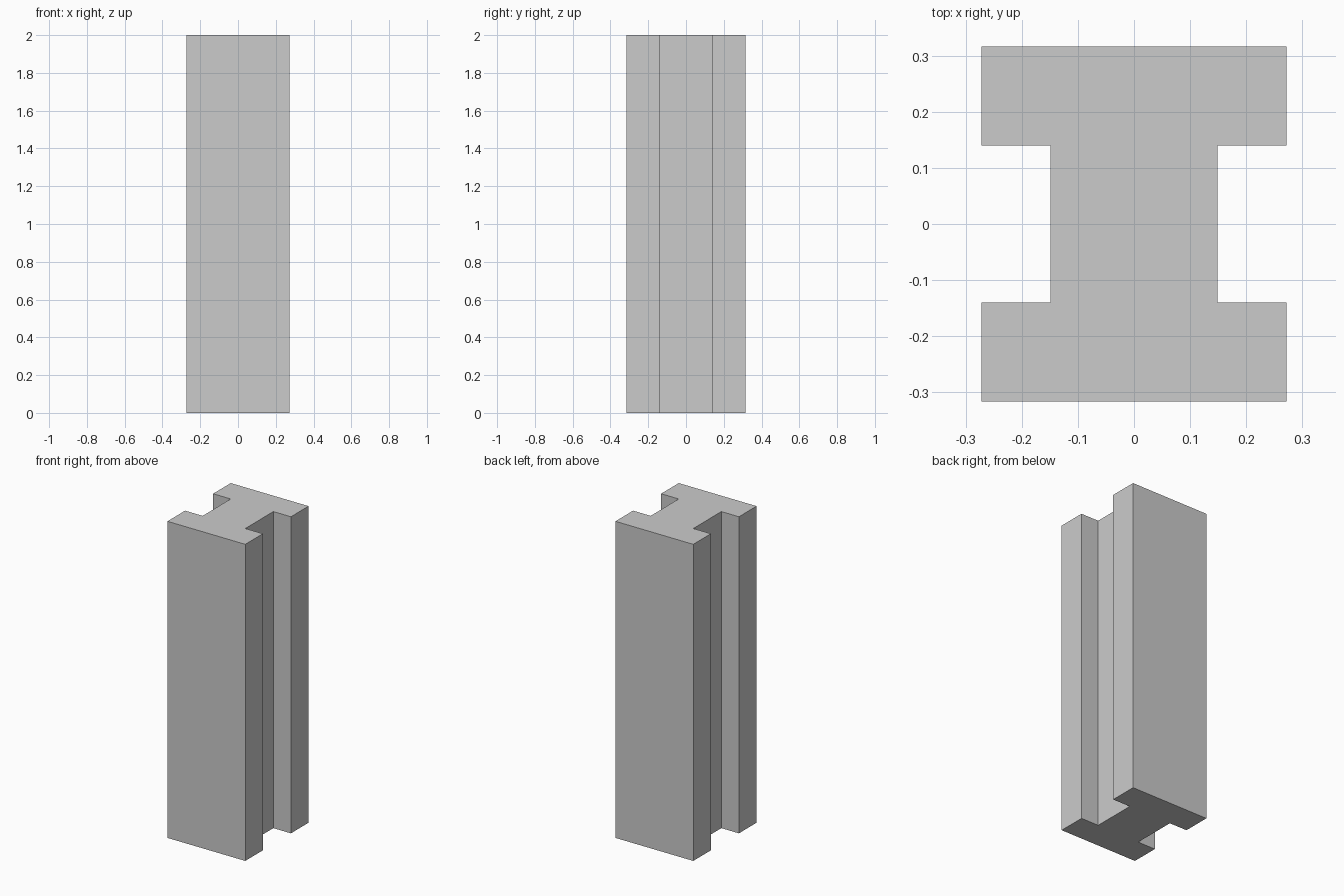
import bpy
import bmesh

if "Cube" in bpy.data.objects:
    bpy.data.objects.remove(bpy.data.objects["Cube"])

HEIGHT = 2.0
FLANGE_X, FLANGE_Y = 0.272, 0.316   # half extents of the whole section
WEB_X, WEB_Y = 0.149, 0.14          # half extents of the web between the flanges

# I-shaped cross-section: right half from bottom to top, then mirrored to the left
right = [(FLANGE_X, -FLANGE_Y), (FLANGE_X, -WEB_Y), (WEB_X, -WEB_Y),
         (WEB_X, WEB_Y), (FLANGE_X, WEB_Y), (FLANGE_X, FLANGE_Y)]
profile = right + [(-x, y) for x, y in reversed(right)]

# Extrude the section upwards into the beam
bm = bmesh.new()
base = bm.faces.new([bm.verts.new((x, y, 0)) for x, y in profile])
extruded = bmesh.ops.extrude_face_region(bm, geom=[base], use_keep_orig=True)
top = [v for v in extruded["geom"] if isinstance(v, bmesh.types.BMVert)]
bmesh.ops.translate(bm, verts=top, vec=(0, 0, HEIGHT))
bmesh.ops.recalc_face_normals(bm, faces=bm.faces)

mesh = bpy.data.meshes.new("i_beam")
bm.to_mesh(mesh)
bm.free()
beam = bpy.data.objects.new("i_beam", mesh)
bpy.context.collection.objects.link(beam)
